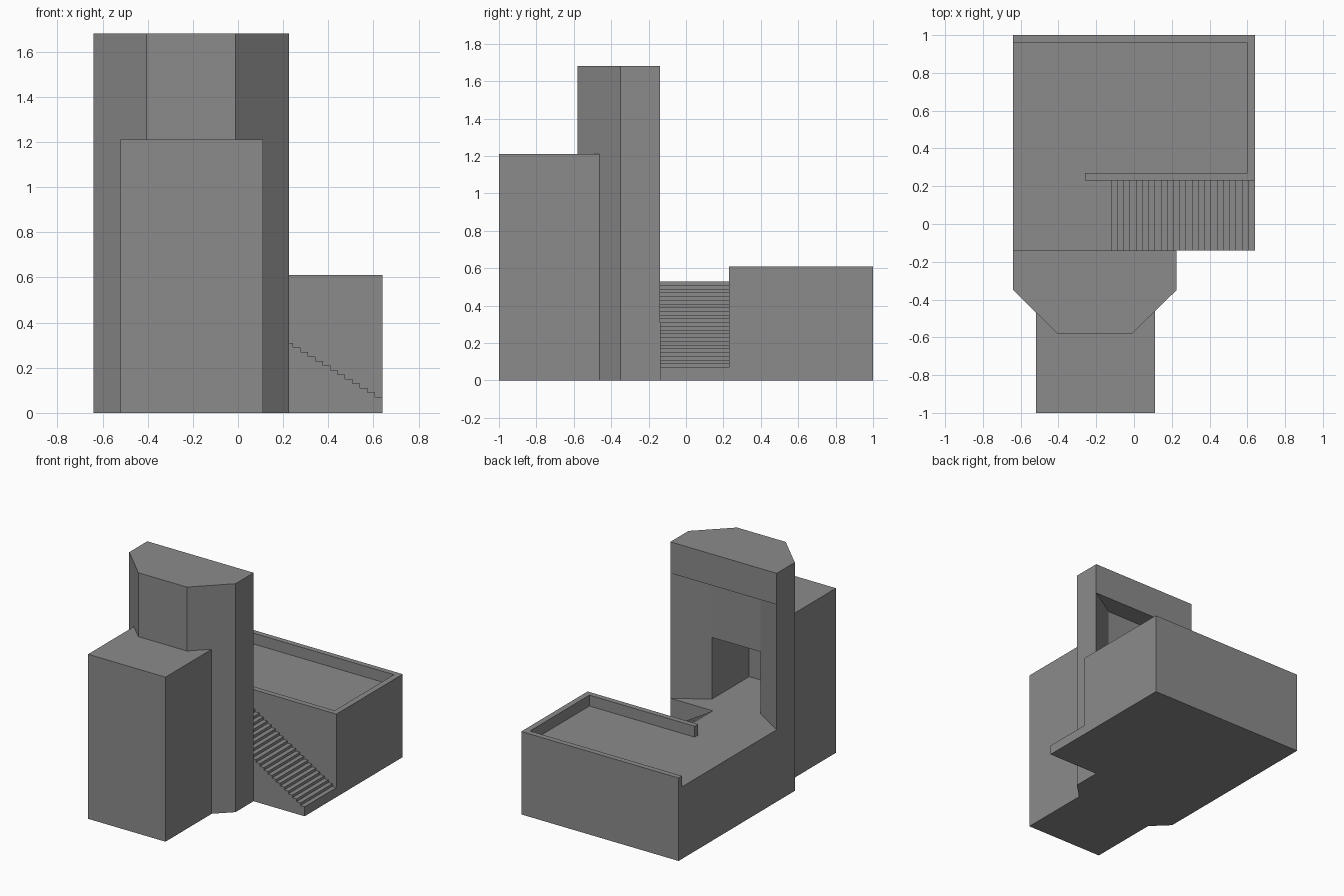
import bpy, bmesh
from mathutils import Vector

if "Cube" in bpy.data.objects:
    bpy.data.objects.remove(bpy.data.objects["Cube"])

stone = bpy.data.materials.new("grey_stone")
stone.diffuse_color = (0.26, 0.26, 0.26, 1)
stone.use_nodes = True
stone.node_tree.nodes["Principled BSDF"].inputs["Base Color"].default_value = stone.diffuse_color


def extrude_profile(name, pts, vec):
    """Solid made by sweeping a closed 3D polygon along vec."""
    bm = bmesh.new()
    face = bm.faces.new([bm.verts.new(p) for p in pts])
    res = bmesh.ops.extrude_face_region(bm, geom=[face], use_keep_orig=True)
    moved = [g for g in res["geom"] if isinstance(g, bmesh.types.BMVert)]
    bmesh.ops.translate(bm, verts=moved, vec=Vector(vec))
    bmesh.ops.recalc_face_normals(bm, faces=bm.faces)
    me = bpy.data.meshes.new(name)
    bm.to_mesh(me)
    bm.free()
    me.materials.append(stone)
    ob = bpy.data.objects.new(name, me)
    bpy.context.collection.objects.link(ob)
    return ob


def prism(name, outline, z0, z1):
    return extrude_profile(name, [(x, y, z0) for x, y in outline], (0, 0, z1 - z0))


def box(name, x0, x1, y0, y1, z0, z1):
    return prism(name, [(x0, y0), (x1, y0), (x1, y1), (x0, y1)], z0, z1)


def boolean(target, tool, operation):
    mod = target.modifiers.new("cut", "BOOLEAN")
    mod.operation = operation
    mod.solver = "EXACT"
    mod.object = tool
    bpy.context.view_layer.objects.active = target
    bpy.ops.object.modifier_apply(modifier=mod.name)
    bpy.data.objects.remove(tool)


FLOOR, RIM = 0.53, 0.61

# tower with chamfered front, joined with the lower front block
tower = prism("tower", [(-0.64, -0.14), (-0.64, -0.35), (-0.405, -0.58),
                        (-0.01, -0.58), (0.225, -0.35), (0.225, -0.14)], 0, 1.68)
boolean(tower, box("front_block", -0.52, 0.11, -1, -0.40, 0, 1.21), "UNION")

# splayed niche at the back of the tower and the doorway room behind it
boolean(tower, prism("niche_cutter", [(-0.405, -0.285), (-0.01, -0.285),
                                      (0.306, -0.09), (-0.721, -0.09)], FLOOR, 1.45), "DIFFERENCE")
boolean(tower, box("door_cutter", -0.405, -0.01, -0.72, -0.25, FLOOR, 0.985), "DIFFERENCE")

# terrace
prism("terrace", [(-0.64, -0.14), (-0.225, -0.14), (-0.225, 0.23),
                  (0.64, 0.23), (0.64, 1), (-0.64, 1)], 0, FLOOR)

# parapet running around three sides of the terrace
prism("parapet", [(-0.26, 0.23), (0.64, 0.23), (0.64, 1), (-0.64, 1), (-0.64, 0.96),
                  (0.597, 0.96), (0.597, 0.27), (-0.26, 0.27)], FLOOR, RIM)

# staircase: stepped side profile swept across its width
steps, start, end, low = 23, -0.12, 0.64, 0.07
run, rise = (end - start) / steps, (FLOOR - low) / steps
profile = [(-0.225, 0), (-0.225, FLOOR)]
for i in range(steps):
    x, z = start + i * run, FLOOR - i * rise
    profile += [(x, z), (x, z - rise)]
profile += [(end, low), (end, 0)]
extrude_profile("staircase", [(x, -0.14, z) for x, z in profile], (0, 0.37, 0))
